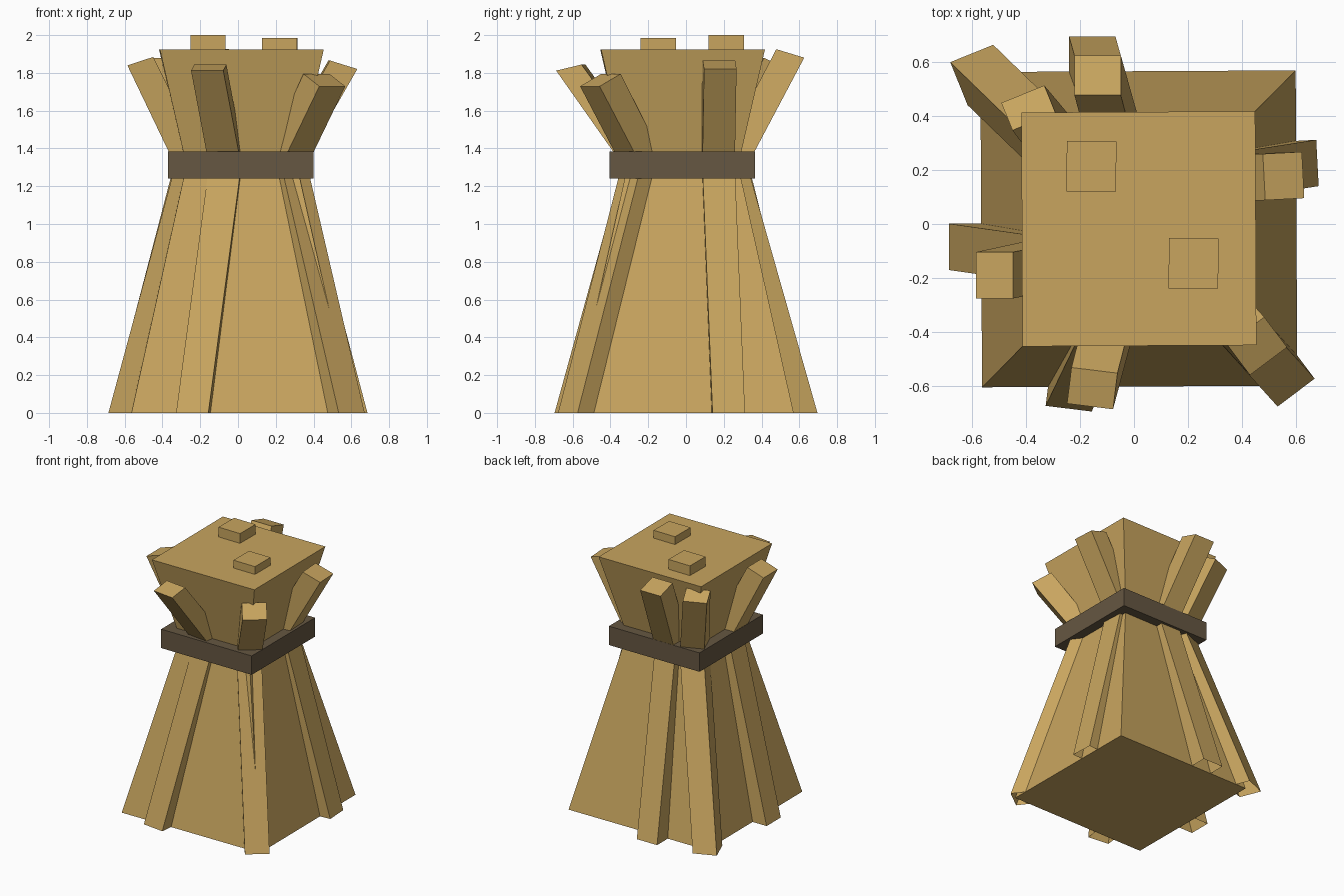
import bpy, math

if "Cube" in bpy.data.objects:
    bpy.data.objects.remove(bpy.data.objects["Cube"])


def material(name, rgb):
    m = bpy.data.materials.new(name)
    m.diffuse_color = (*rgb, 1)
    m.use_nodes = True
    m.node_tree.nodes["Principled BSDF"].inputs["Base Color"].default_value = m.diffuse_color
    return m


straw = material("straw", (0.578, 0.376, 0.114))
cord = material("brown_cord", (0.133, 0.095, 0.054))


def ring(x, y, z, width, depth, yaw, drop=0.0):
    """Four corners; local +u points outward along yaw, outer edge lowered by drop."""
    a = math.radians(yaw)
    c, s = math.cos(a), math.sin(a)
    out = []
    for u, v in ((-1, -1), (1, -1), (1, 1), (-1, 1)):
        du, dv = u * depth / 2, v * width / 2
        out.append((x + du * c - dv * s, y + du * s + dv * c, z - u * drop / 2))
    return out


def loft(name, rings, mat, bottom=True):
    verts = [v for r in rings for v in r]
    faces = []
    for k in range(len(rings) - 1):
        a, b = 4 * k, 4 * k + 4
        for i in range(4):
            j = (i + 1) % 4
            faces.append((a + i, a + j, b + j, b + i))
    n = len(verts) - 4
    faces.append((n, n + 1, n + 2, n + 3))
    if bottom:
        faces.append((3, 2, 1, 0))
    me = bpy.data.meshes.new(name)
    me.from_pydata(verts, [], faces)
    me.materials.append(mat)
    ob = bpy.data.objects.new(name, me)
    bpy.context.collection.objects.link(ob)
    return ob


CX, CY = 0.018, -0.018

# Main sheaf, pinched at the waist
loft("sheaf_body", [ring(CX, CY, z, w, w, 0.3) for z, w in
                    ((0, 1.17), (1.31, 0.585), (1.925, 0.868))], straw)

# Binding band
loft("binding_band", [ring(CX - 0.003, CY - 0.002, z, 0.77, 0.77, 0)
                      for z in (1.24, 1.385)], cord)

# Bent straw bundles: yaw, base xy, waist xy, top xyz, top depth, top drop
W = 0.172
bundles = {
    "back": (90, (-0.155, 0.61), (-0.05, 0.24), (-0.135, 0.552, 1.903), 0.148, 0.045),
    "left": (180, (-0.6, -0.085), (-0.248, -0.135), (-0.517, -0.19, 1.862), 0.137, 0.045),
    "right": (3, (0.595, 0.222), (0.25, 0.168), (0.555, 0.178, 1.843), 0.145, 0.045),
    "front": (-97, (-0.232, -0.60), (-0.058, -0.24), (-0.155, -0.61, 1.828), 0.135, 0.032),
    "front_right": (-53, (0.55, -0.557), (0.247, -0.222), (0.457, -0.453, 1.762), 0.14, 0.066),
    "back_left": (112, (-0.57, 0.553), (-0.228, 0.222), (-0.392, 0.431, 1.855), 0.11, 0.05),
}
for side, (yaw, base, waist, top, depth, drop) in bundles.items():
    loft(side + "_straw_bundle",
         [ring(*base, 0, W, W, yaw),
          ring(*waist, 1.31, W, 0.168, yaw),
          ring(*top, W, depth, yaw, drop)], straw, bottom=False)

# Stub ends poking out of the top
for name, x, y, h in (("rear_top_stub", -0.158, 0.214, 2.0),
                      ("front_top_stub", 0.221, -0.146, 1.985)):
    loft(name, [ring(x, y, z, 0.187, 0.184, -0.5) for z in (1.85, h)], straw)
